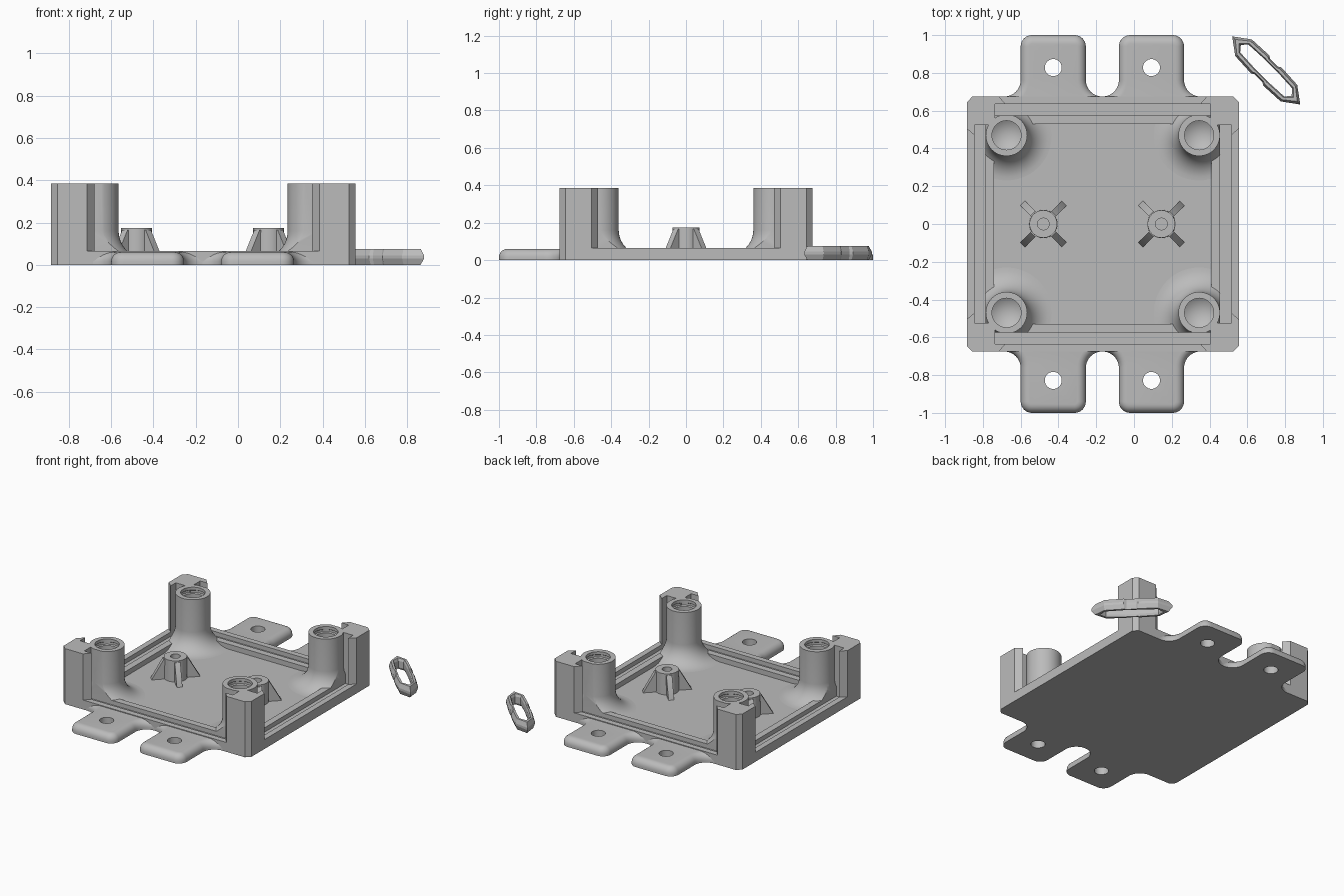
import bpy
import bmesh
from math import sin, cos, pi, radians
from mathutils import Matrix, Vector

if "Cube" in bpy.data.objects:
    bpy.data.objects.remove(bpy.data.objects["Cube"])

GREY = bpy.data.materials.new("plain grey")
GREY.use_nodes = True
GREY.diffuse_color = (0.5, 0.5, 0.5, 1)
GREY.node_tree.nodes["Principled BSDF"].inputs["Base Color"].default_value = (0.5, 0.5, 0.5, 1)

CX = -0.165            # plate centre in x
HX, HY = 0.72, 0.675   # plate half sizes
RIM, FLOOR, TOP = 0.065, 0.03, 0.385
PX, PY = 0.51, 0.47    # pillar offsets from the plate centre


def finish(name, bm):
    bmesh.ops.remove_doubles(bm, verts=bm.verts, dist=1e-5)
    bmesh.ops.recalc_face_normals(bm, faces=bm.faces)
    mesh = bpy.data.meshes.new(name)
    bm.to_mesh(mesh)
    bm.free()
    mesh.materials.append(GREY)
    obj = bpy.data.objects.new(name, mesh)
    bpy.context.collection.objects.link(obj)
    return obj


def loft(bm, rings, cap=True, closed=False):
    """Skin a stack of equal-length rings."""
    loops = [[bm.verts.new(p) for p in ring] for ring in rings]
    pairs = list(zip(loops, loops[1:]))
    if closed:
        pairs.append((loops[-1], loops[0]))
    for a, b in pairs:
        for i in range(len(a)):
            j = (i + 1) % len(a)
            bm.faces.new((a[i], a[j], b[j], b[i]))
    if cap and not closed:
        bm.faces.new(loops[0])
        bm.faces.new(loops[-1])


def prism(bm, outline, z0, z1):
    loft(bm, [[(x, y, z) for x, y in outline] for z in (z0, z1)])


def box(bm, x0, x1, y0, y1, z0, z1):
    prism(bm, [(x0, y0), (x1, y0), (x1, y1), (x0, y1)], z0, z1)


def revolve(bm, profile, cx, cy, steps):
    pts = [bm.verts.new((cx + r, cy, z)) for r, z in profile]
    edges = [bm.edges.new((a, b)) for a, b in zip(pts, pts[1:])]
    bmesh.ops.spin(bm, geom=pts + edges, cent=(cx, cy, 0), axis=(0, 0, 1),
                   angle=2 * pi, steps=steps)
    bmesh.ops.remove_doubles(bm, verts=bm.verts, dist=1e-5)


def cut(obj, cutter):
    mod = obj.modifiers.new("cut", "BOOLEAN")
    mod.operation, mod.solver, mod.object = "DIFFERENCE", "EXACT", cutter
    bpy.context.view_layer.objects.active = obj
    bpy.ops.object.modifier_apply(modifier=mod.name)


def smooth(obj):
    bpy.ops.object.select_all(action="DESELECT")
    obj.select_set(True)
    bpy.context.view_layer.objects.active = obj
    bpy.ops.object.shade_smooth_by_angle(angle=radians(32))


# Cutters: panel slots, floor recess, screw holes
bm = bmesh.new()
for s in (-1, 1):
    ya, yb = sorted((s * 0.575, s * 0.635))
    box(bm, CX - 0.57, CX + 0.57, ya, yb, 0.035, 0.6)
    xa, xb = sorted((s * 0.62, s * 0.68))
    box(bm, CX + xa, CX + xb, -0.525, 0.525, 0.035, 0.6)
slot_cutter = finish("slot_cutter", bm)

bm = bmesh.new()
box(bm, CX - 0.575, CX + 0.575, -0.53, 0.53, FLOOR, 0.6)
recess_cutter = finish("recess_cutter", bm)

TAB_X = (-0.4275, 0.0925)
bm = bmesh.new()
for x in TAB_X:
    for y in (-0.828, 0.828):
        bmesh.ops.create_cone(bm, cap_ends=True, segments=32, radius1=0.045, radius2=0.045,
                              depth=0.4, matrix=Matrix.Translation((x, y, 0)))
hole_cutter = finish("hole_cutter", bm)

# Base plate with raised rim
bm = bmesh.new()
c = 0.03
prism(bm, [(CX + sx * (HX - a), sy * (HY - b)) for sx, sy, a, b in (
    (-1, -1, 0, c), (-1, -1, c, 0), (1, -1, c, 0), (1, -1, 0, c),
    (1, 1, 0, c), (1, 1, c, 0), (-1, 1, c, 0), (-1, 1, 0, c))], 0, RIM)
base_plate = finish("base_plate", bm)
cut(base_plate, recess_cutter)
cut(base_plate, slot_cutter)


# Mounting tabs with rounded top edges and fillets into the plate
def tab_outline(d):
    w, r, R, tip = 0.1725, 0.06, 0.087, 1.0
    half = []
    for i in range(11):    # concave fillet beside the plate
        a = -pi / 2 - i * pi / 20
        half.append((w + R + (R + d) * cos(a), max(HY + R + (R + d) * sin(a), 0.64)))
    for i in range(9):     # rounded outer corner
        a = i * pi / 16
        half.append((w - r + (r - d) * cos(a), tip - r + (r - d) * sin(a)))
    half.insert(0, (half[0][0], 0.638))
    return half + [(-x, y) for x, y in reversed(half)]


bm = bmesh.new()
round_r, tab_h = 0.045, 0.06
levels = [(0, 0)] + [(round_r * (1 - cos(a)), tab_h - round_r + round_r * sin(a))
                     for a in (i * pi / 12 for i in range(7))]
for tx in TAB_X:
    for s in (-1, 1):
        loft(bm, [[(tx + x, s * y, z) for x, y in tab_outline(d)] for d, z in levels])
tabs = finish("mounting_tabs", bm)
cut(tabs, hole_cutter)

# Corner posts with slots for side panels
half_post = [(0.03, 0), (0.17, 0), (0.205, 0.04), (0.15, 0.04)]
post = half_post + [(0.15, 0.15)] + [(v, u) for u, v in reversed(half_post)]
bm = bmesh.new()
for sx in (-1, 1):
    for sy in (-1, 1):
        prism(bm, [(CX + sx * (HX - u), sy * (HY - v)) for u, v in post], 0, TOP)
corner_posts = finish("corner_posts", bm)

# Screw pillars: drilled hole, ring groove, flared foot
FLARE = 0.13
profile = [(0, 0.07), (0.077, 0.12), (0.077, 0.34), (0.085, 0.345), (0.085, 0.36),
           (0.077, 0.365), (0.077, TOP), (0.11, TOP)]
profile += [(0.11 + FLARE * (1 - cos(a)), FLOOR + FLARE * (1 - sin(a)))
            for a in (i * pi / 20 for i in range(11))]
profile += [(0.24, 0.01), (0, 0.01)]
for sx, side in ((-1, "right"), (1, "left")):
    for sy, end in ((-1, "front"), (1, "back")):
        bm = bmesh.new()
        revolve(bm, profile, CX + sx * PX, sy * PY, 48)
        for v in bm.verts:     # keep the flare inside the plate
            v.co.x = min(max(v.co.x, CX - HX + 0.004), CX + HX - 0.004)
            v.co.y = min(max(v.co.y, 0.004 - HY), HY - 0.004)
        pillar = finish(f"pillar_{end}_{side}", bm)
        cut(pillar, slot_cutter)
        smooth(pillar)

# Standoffs with four diagonal fins
bm = bmesh.new()
for x in (-0.48, 0.145):
    revolve(bm, [(0, 0.05), (0.031, 0.05), (0.031, 0.175), (0.073, 0.175),
                 (0.075, 0.02), (0, 0.02)], x, 0, 40)
    for k in range(4):
        turn = Matrix.Translation((x, 0, 0)) @ Matrix.Rotation(pi / 4 + k * pi / 2, 4, "Z")
        fin = [(0.05, 0.02), (0.155, 0.02), (0.155, FLOOR), (0.078, 0.165), (0.05, 0.165)]
        loft(bm, [[turn @ Vector((r, w, z)) for r, z in fin] for w in (-0.018, 0.018)])
standoffs = finish("standoffs", bm)

# Loose clip ring lying beside the plate
outer = [(-0.255, 0), (-0.17, 0.062), (-0.045, 0.068), (-0.03, 0.058),
         (0.03, 0.058), (0.045, 0.068), (0.17, 0.062)]
inner = [(-0.19, 0), (-0.165, 0.03), (-0.045, 0.036), (-0.03, 0.036),
         (0.03, 0.036), (0.045, 0.036), (0.165, 0.03)]
outer += [(-x, -y) for x, y in outer]
inner += [(-x, -y) for x, y in inner]
place = Matrix.Translation((0.7, 0.813, 0)) @ Matrix.Rotation(-pi / 4, 4, "Z")
section = [(0, 0.015), (0.2, 0), (0.65, 0), (1, 0.03), (1, 0.045), (0.65, 0.075),
           (0.2, 0.075), (0, 0.06)]
bm = bmesh.new()
loft(bm, [[place @ Vector((a + (p - a) * f, b + (q - b) * f, z))
           for (a, b), (p, q) in zip(inner, outer)] for f, z in section], closed=True)
finish("clip_ring", bm)

for obj in (base_plate, tabs, standoffs):
    smooth(obj)
for helper in (slot_cutter, recess_cutter, hole_cutter):
    bpy.data.objects.remove(helper)
